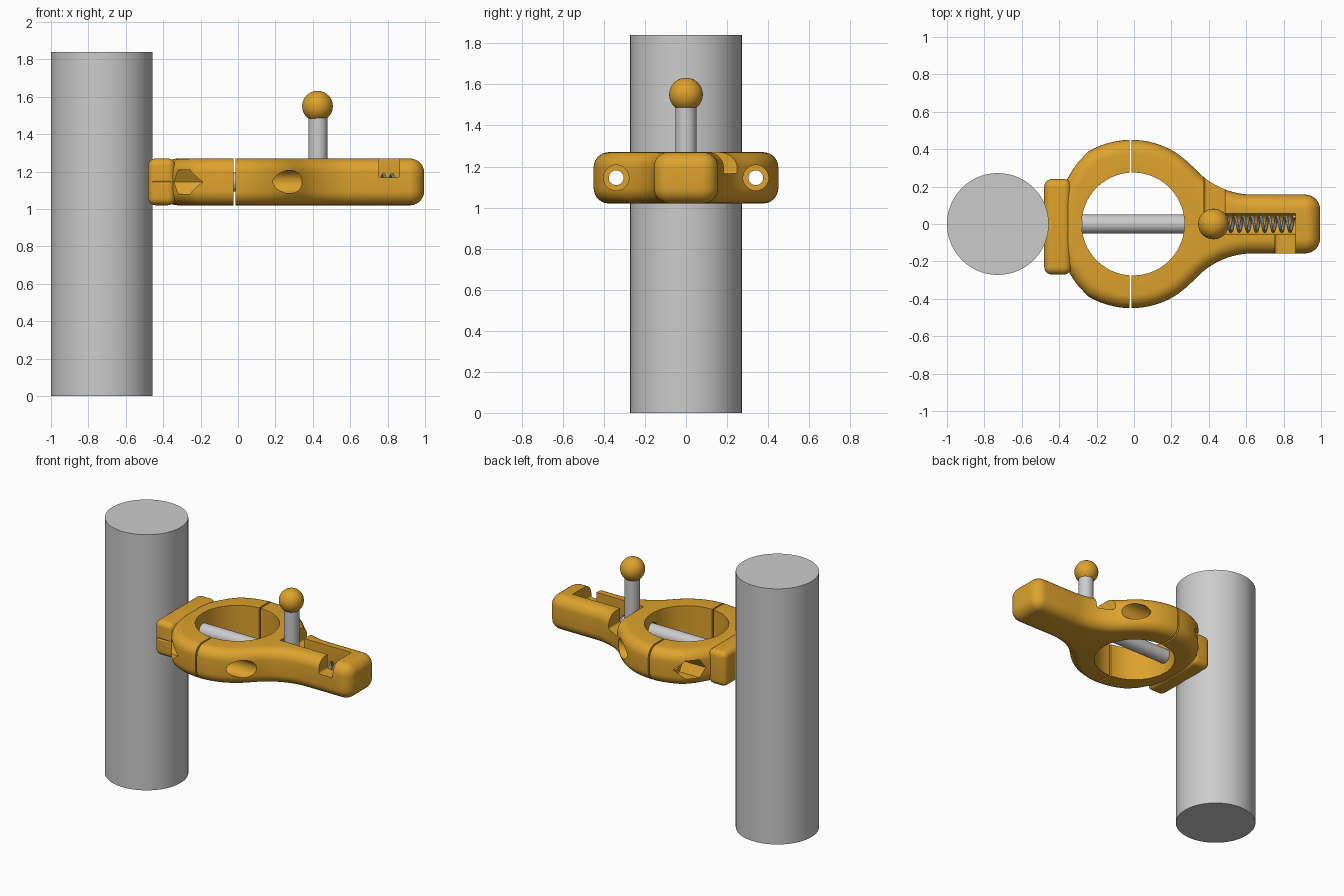
import bpy, bmesh
from math import sin, cos, pi, radians
from mathutils import Vector

if "Cube" in bpy.data.objects:
    bpy.data.objects.remove(bpy.data.objects["Cube"])

ZC, Z0, Z1 = 1.145, 1.02, 1.27      # clamp mid height, bottom, top
CX = -0.015                         # ring centre
orange = bpy.data.materials.new("amber_plastic")
orange.diffuse_color = (0.72, 0.36, 0.025, 1)
orange.use_nodes = True
orange.node_tree.nodes["Principled BSDF"].inputs["Base Color"].default_value = orange.diffuse_color


def mesh_object(name, bm):
    bmesh.ops.recalc_face_normals(bm, faces=bm.faces[:])
    me = bpy.data.meshes.new(name)
    bm.to_mesh(me)
    bm.free()
    ob = bpy.data.objects.new(name, me)
    bpy.context.collection.objects.link(ob)
    return ob


def activate(ob):
    bpy.ops.object.select_all(action='DESELECT')
    ob.select_set(True)
    bpy.context.view_layer.objects.active = ob


def finish(ob, mat=None):
    if mat:
        ob.data.materials.clear()
        ob.data.materials.append(mat)
    activate(ob)
    bpy.ops.object.shade_smooth_by_angle(angle=radians(30))
    return ob


def cyl(name, a, b, r, n=48, spin=0.0):
    """Cylinder between two points."""
    a, b = Vector(a), Vector(b)
    bm = bmesh.new()
    bmesh.ops.create_cone(bm, cap_ends=True, segments=n, radius1=r, radius2=r, depth=(b - a).length)
    ob = mesh_object(name, bm)
    q = (b - a).to_track_quat('Z', 'Y').to_matrix().to_4x4()
    q.translation = (a + b) / 2
    for v in ob.data.vertices:
        x, y = v.co.x, v.co.y
        v.co.x, v.co.y = x * cos(spin) - y * sin(spin), x * sin(spin) + y * cos(spin)
    ob.data.transform(q)
    return ob


def box(name, lo, hi, bevel=0.0):
    bm = bmesh.new()
    bmesh.ops.create_cube(bm, size=1)
    for v in bm.verts:
        v.co = [(l + h) / 2 + c * (h - l) for l, h, c in zip(lo, hi, v.co)]
    if bevel:
        bmesh.ops.bevel(bm, geom=bm.edges[:], offset=bevel, segments=6, profile=0.5, affect='EDGES')
    return mesh_object(name, bm)


def boolean(ob, tool, op='DIFFERENCE'):
    m = ob.modifiers.new("bool", 'BOOLEAN')
    m.operation, m.solver, m.object = op, 'EXACT', tool
    activate(ob)
    bpy.ops.object.modifier_apply(modifier=m.name)
    bpy.data.objects.remove(tool)


def arc(cx, cy, r, a0, a1, n):
    return [(cx + r * cos(radians(a0 + (a1 - a0) * i / n)),
             cy + r * sin(radians(a0 + (a1 - a0) * i / n))) for i in range(n + 1)]


def clamp_blank(name):
    """Ring and grip outline, lofted with rounded top and bottom edges."""
    half = arc(0.915, 0.077, 0.08, 0, 90, 8)                 # grip end corner
    half += arc(0.635, 0.157 + 0.4136, 0.4136, 270, 222, 12)  # concave neck
    half += arc(CX, 0, 0.45, 43, 122, 24)                    # ring
    half += [(-0.31, 0.32), (-0.37, 0.22), (-0.40, 0.10)]
    pts = [Vector(p) for p in half + [(x, -y) for x, y in reversed(half)]]
    n, r, steps = len(pts), 0.075, 7
    miter = []
    for i in range(n):
        e1 = (pts[i] - pts[i - 1]).normalized()
        e2 = (pts[(i + 1) % n] - pts[i]).normalized()
        n1, n2 = Vector((e1.y, -e1.x)), Vector((e2.y, -e2.x))
        miter.append((n1 + n2) / (1 + n1.dot(n2)))
    levels = []
    for k in range(steps + 1):
        a = pi / 2 * k / steps
        levels.append((r * (1 - sin(a)), Z0 + r * (1 - cos(a))))
    levels += [(d, Z0 + Z1 - z) for d, z in reversed(levels)]
    bm = bmesh.new()
    loops = [[bm.verts.new((*(p - m * d), z)) for p, m in zip(pts, miter)] for d, z in levels]
    for A, B in zip(loops, loops[1:]):
        for i in range(n):
            j = (i + 1) % n
            bm.faces.new((A[i], A[j], B[j], B[i]))
    bm.faces.new(loops[0])
    bm.faces.new(loops[-1])
    return mesh_object(name, bm)


def bore_and_bolts(ob):
    boolean(ob, cyl("cut", (CX + 0.01, 0, 0.9), (CX + 0.01, 0, 1.4), 0.275, 96))
    for s in (-1, 1):
        boolean(ob, cyl("cut", (-0.7, s * 0.34, ZC), (0.7, s * 0.34, ZC), 0.036, 32))


# Rear clamp half with mounting pad and hex nut pockets
rear = clamp_blank("rear_clamp_half")
boolean(rear, box("pad", (-0.48, -0.27, Z0), (-0.335, 0.24, Z1), 0.04), 'UNION')
boolean(rear, box("cut", (-0.025, -1, 0.9), (1.5, 1, 1.4)))
bore_and_bolts(rear)
for s in (-1, 1):
    hexa = cyl("cut", (-0.7, s * 0.34, ZC), (-0.16, s * 0.34, ZC), 0.075, 6)
    # turn the pocket so a corner points outward along y
    ys = max(v.co.y for v in hexa.data.vertices) - s * 0.34
    if ys < 0.07:
        bpy.data.objects.remove(hexa)
        hexa = cyl("cut", (-0.7, s * 0.34, ZC), (-0.16, s * 0.34, ZC), 0.075, 6, pi / 6)
    boolean(rear, hexa)
finish(rear, orange)

# Front clamp half with grip, bolt recesses and latch slots
front = clamp_blank("front_clamp_half")
boolean(front, box("cut", (-1, -1, 0.9), (-0.014, 1, 1.4)))
bore_and_bolts(front)
for s in (-1, 1):
    boolean(front, cyl("cut", (0.12, s * 0.34, ZC), (0.8, s * 0.34, ZC), 0.062))
boolean(front, cyl("cut", (0.1, 0, ZC), (0.865, 0, ZC), 0.057))
boolean(front, box("cut", (0.375, -0.056, ZC), (0.864, 0.056, 1.4)))
boolean(front, box("cut", (0.375, 0, 1.165), (0.487, 0.4, 1.4), 0.015))
boolean(front, box("cut", (0.753, -0.3, 1.168), (0.864, 0, 1.4), 0.015))
finish(front, orange)

# Post, locking pin, lever and knob
finish(cyl("support_post", (-0.728, 0, 0), (-0.728, 0, 1.84), 0.272, 96))
finish(cyl("locking_pin", (-0.278, 0, ZC), (0.49, 0, ZC), 0.051))
finish(cyl("lever_stem", (0.428, 0, ZC), (0.428, 0, 1.52), 0.051))
bm = bmesh.new()
bmesh.ops.create_uvsphere(bm, u_segments=40, v_segments=24, radius=0.082)
bmesh.ops.translate(bm, verts=bm.verts[:], vec=(0.425, 0, 1.55))
finish(mesh_object("lever_knob", bm), orange)

# Coil spring
cu = bpy.data.curves.new("coil_spring", 'CURVE')
cu.dimensions = '3D'
cu.bevel_depth, cu.bevel_resolution, cu.use_fill_caps = 0.008, 2, True
turns, per = 8, 20
sp = cu.splines.new('POLY')
sp.points.add(turns * per)
for i, p in enumerate(sp.points):
    a = 2 * pi * i / per
    p.co = (0.495 + 0.362 * i / (turns * per), 0.04 * cos(a), ZC + 0.04 * sin(a), 1)
spring = bpy.data.objects.new("coil_spring", cu)
bpy.context.collection.objects.link(spring)
activate(spring)
bpy.ops.object.convert(target='MESH')
finish(bpy.context.object)
